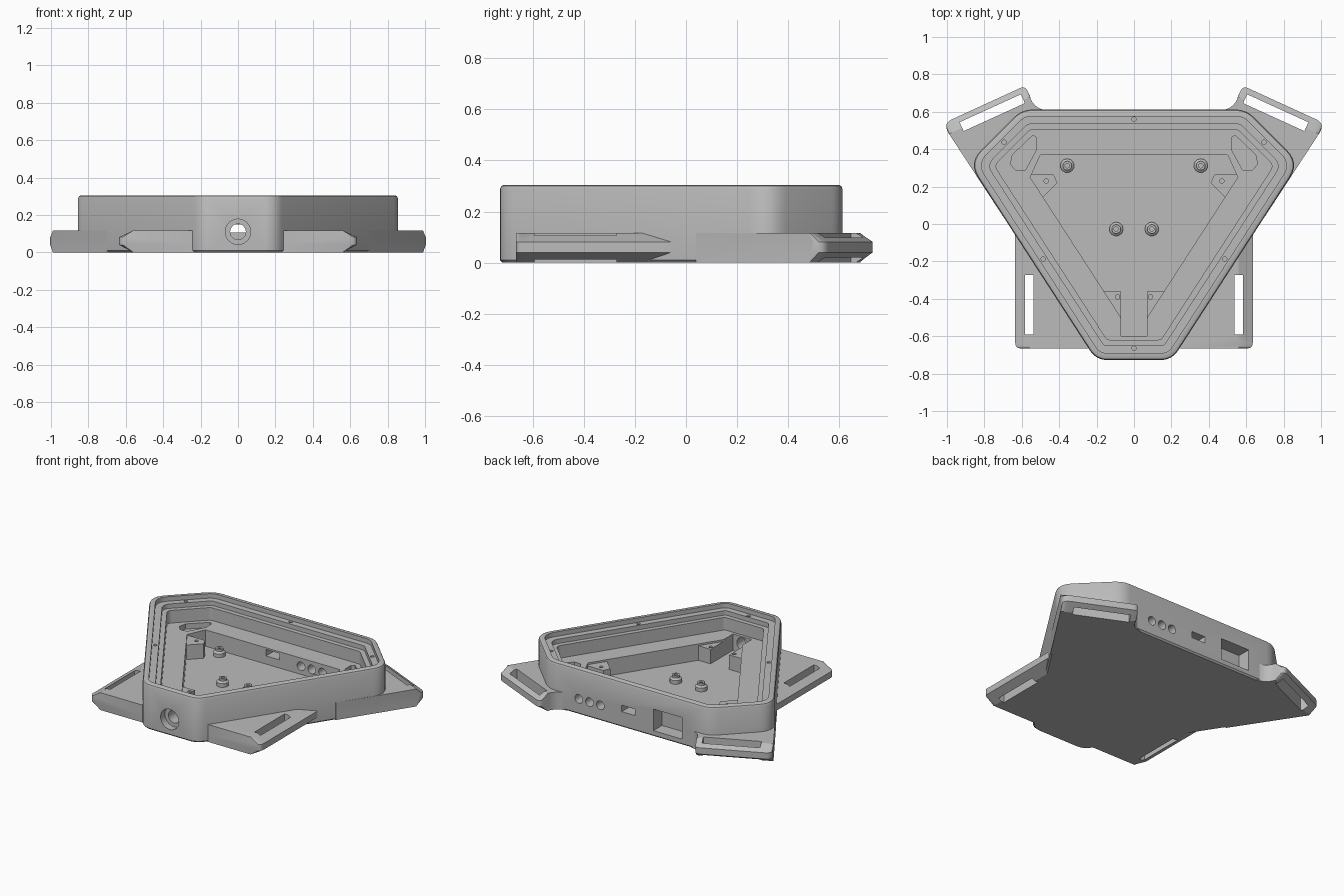
import bpy, bmesh, math
from mathutils import Vector

if "Cube" in bpy.data.objects:
    bpy.data.objects.remove(bpy.data.objects["Cube"])

grey = bpy.data.materials.new("plain grey")
grey.use_nodes = True
grey.diffuse_color = (0.5, 0.5, 0.5, 1)
grey.node_tree.nodes["Principled BSDF"].inputs["Base Color"].default_value = (0.5, 0.5, 0.5, 1)


def loft(name, rings):
    """Closed solid through rings of equal point count, capped at both ends."""
    bm = bmesh.new()
    loops = [[bm.verts.new(p) for p in ring] for ring in rings]
    n = len(loops[0])
    for a, b in zip(loops, loops[1:]):
        for i in range(n):
            j = (i + 1) % n
            bm.faces.new((a[i], a[j], b[j], b[i]))
    bm.faces.new(loops[0])
    bm.faces.new(loops[-1])
    bmesh.ops.recalc_face_normals(bm, faces=bm.faces)
    mesh = bpy.data.meshes.new(name)
    bm.to_mesh(mesh)
    bm.free()
    mesh.materials.append(grey)
    ob = bpy.data.objects.new(name, mesh)
    bpy.context.collection.objects.link(ob)
    return ob


def rounded(points, steps=6):
    """Outline from (x, y, corner length) points with curved corners."""
    out = []
    for i, (x, y, t) in enumerate(points):
        v = Vector((x, y))
        if t == 0:
            out.append(v)
            continue
        a = v + (Vector(points[i - 1][:2]) - v).normalized() * t
        b = v + (Vector(points[(i + 1) % len(points)][:2]) - v).normalized() * t
        for k in range(steps + 1):
            u = k / steps
            out.append(a * (1 - u) ** 2 + v * 2 * u * (1 - u) + b * u * u)
    return out


def inset(points, d):
    """Move a convex counter-clockwise outline inward by d."""
    out = []
    for i, (x, y, t) in enumerate(points):
        v = Vector((x, y))
        e = (v - Vector(points[i - 1][:2])).normalized()
        f = (Vector(points[(i + 1) % len(points)][:2]) - v).normalized()
        n, m = Vector((-e.y, e.x)), Vector((-f.y, f.x))
        p = v + (n + m) * d / (1 + n.dot(m))
        out.append((p.x, p.y, max(t - 0.6 * d, 0.015)))
    return out


def at(outline, z, s=1):
    return [(p[0] * s, p[1], z) for p in outline]


def prism(name, outline, z0, z1, s=1):
    return loft(name, [at(outline, z0, s), at(outline, z1, s)])


def circle(x, y, r, n=24):
    return [(x + r * math.cos(math.tau * i / n), y + r * math.sin(math.tau * i / n)) for i in range(n)]


def bore(x, z, r, y0, y1):
    """Round cutter along y."""
    c = circle(x, z, r)
    return loft("cutter", [[(p, y, q) for p, q in c] for y in (y0, y1)])


def box(x0, x1, y0, y1, z0, z1):
    return prism("cutter", [(x0, y0), (x1, y0), (x1, y1), (x0, y1)], z0, z1)


def cut(target, *cutters):
    for c in cutters:
        c.hide_render = True
        mod = target.modifiers.new("cut", 'BOOLEAN')
        mod.operation, mod.solver, mod.object = 'DIFFERENCE', 'EXACT', c
        bpy.context.view_layer.objects.active = target
        bpy.ops.object.modifier_apply(modifier=mod.name)
        bpy.data.objects.remove(c)


def smooth(ob):
    bpy.ops.object.select_all(action='DESELECT')
    ob.select_set(True)
    bpy.context.view_layer.objects.active = ob
    bpy.ops.object.shade_smooth_by_angle(angle=math.radians(28))


FLOOR, SHELF, TOP = 0.05, 0.16, 0.305

# Main shell: outer wall, rounded rim and stepped lid seat
half = [(0.203, -0.727, 0.06), (0.885, 0.327, 0.095), (0.6, 0.612, 0.06)]
shape = half + [(-x, y, t) for x, y, t in reversed(half)]
profile = [(0.01, 0), (0, 0.01), (0, TOP - 0.016), (0.005, TOP - 0.005), (0.016, TOP),
           (0.037, TOP), (0.037, 0.275), (0.078, 0.275), (0.078, 0.245),
           (0.108, 0.245), (0.108, SHELF)]
shell = loft("shell", [at(rounded(inset(shape, d)), z) for d, z in profile])

# Inner floor with a channel towards the front
well = [(0.07, -0.6), (0.07, -0.5), (0.555, 0.25), (0.5, 0.37)]
cut(shell, prism("cutter", well + [(-x, y) for x, y in reversed(well)], FLOOR, 0.4))

# Front socket, rear ports
cut(shell, bore(0, 0.11, 0.042, -0.8, -0.5), bore(0, 0.11, 0.068, -0.8, -0.68))
for x in (0.21, 0.29, 0.37):
    cut(shell, bore(x, 0.105, 0.029, 0.3, 0.7))
cut(shell, box(-0.05, 0.05, 0.3, 0.7, 0.105, 0.148),
    box(-0.4, -0.185, 0.52, 0.7, 0.04, 0.185))

# Lid screw holes and corner recesses
for x, y in [(0, -0.665), (0, 0.56), (0.695, 0.438), (-0.695, 0.438), (0.485, -0.187), (-0.485, -0.187)]:
    cut(shell, prism("cutter", circle(x, y, 0.012, 12), 0.2, 0.4))
recess = [(0.66, 0.32), (0.65, 0.37), (0.54, 0.475), (0.52, 0.46), (0.52, 0.4), (0.58, 0.29), (0.63, 0.285)]
for s in (1, -1):
    cut(shell, prism("cutter", recess, 0.125, 0.22, s))
smooth(shell)


def wing(name, points, normal, reach, slot, s):
    """Strap wing whose outer edge tapers above and below."""
    n = Vector(normal).normalized()
    full = rounded(points)
    limit = max(p.dot(n) for p in full) - reach
    thin = [p - n * max(0, p.dot(n) - limit) for p in full]
    ob = loft(name, [at(thin, 0, s), at(full, 0.04, s), at(full, 0.082, s), at(thin, 0.117, s)])
    cut(ob, prism("cutter", slot, -0.1, 0.3, s))
    smooth(ob)


front_wing = [(0.2, -0.665, 0), (0.635, -0.665, 0.03), (0.635, -0.06, 0), (0.56, -0.1, 0)]
front_slot = [(0.537, -0.592), (0.582, -0.592), (0.582, -0.272), (0.537, -0.272)]
back_wing = [(0.62, 0.06, 0), (0.7, 0.04, 0), (1.023, 0.537, 0.055), (0.58, 0.74, 0.035),
             (0.535, 0.625, 0.05), (0.46, 0.605, 0), (0.42, 0.45, 0), (0.62, 0.4, 0)]
along, across = Vector((0.91, -0.415)), Vector((0.415, 0.91))
centre = Vector((0.758, 0.595))
back_slot = [centre + along * a * 0.18 + across * b * 0.026
             for a, b in ((-1, -1), (1, -1), (1, 1), (-1, 1))]

# Screw blocks beside the shelf
blocks = [([(0.6, 0.265), (0.43, 0.265), (0.41, 0.22), (0.485, 0.145), (0.53, 0.18)], (0.47, 0.23)),
          ([(0.18, -0.36), (0.07, -0.36), (0.07, -0.51), (0.1, -0.51)], (0.088, -0.39))]
for s, side in ((1, "left"), (-1, "right")):
    wing("front_wing_" + side, front_wing, (1, 0), 0.075, front_slot, s)
    wing("back_wing_" + side, back_wing, across, 0.065, back_slot, s)
    for outline, hole in blocks:
        block = prism("screw_block_" + side, outline, 0.03, SHELF - 0.012, s)
        cut(block, prism("cutter", circle(hole[0], hole[1], 0.012, 12), 0.08, 0.3, s))
        smooth(block)
    # Board standoffs on the floor
    for x, y in ((0.357, 0.312), (0.095, -0.027)):
        steps = [(0.037, 0.04), (0.037, 0.075), (0.024, 0.085), (0.024, 0.1), (0.012, 0.1), (0.012, 0.06)]
        smooth(loft("standoff_" + side, [at(circle(x, y, r), z, s) for r, z in steps]))
